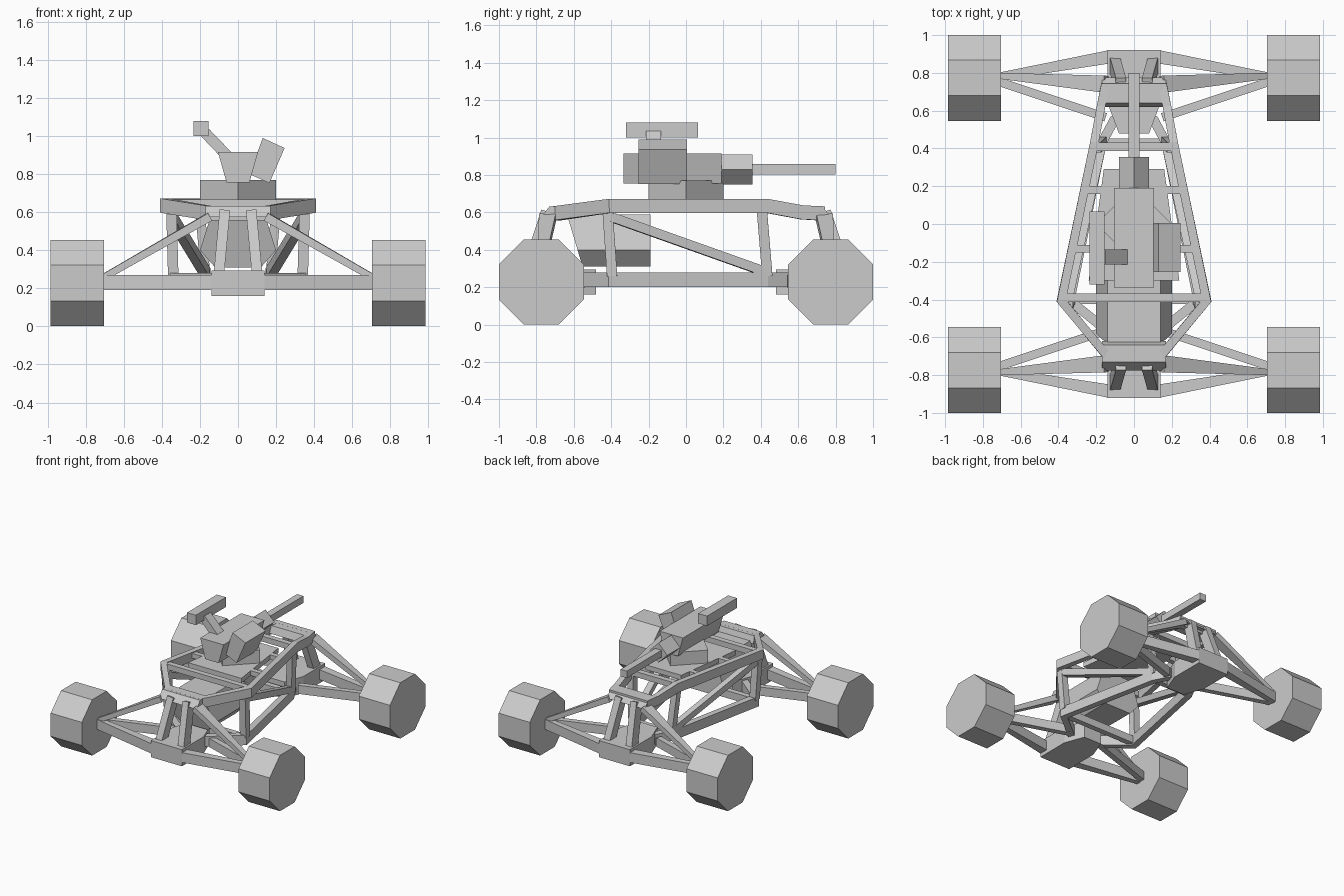
import bpy, bmesh, math
from mathutils import Vector

if "Cube" in bpy.data.objects:
    bpy.data.objects.remove(bpy.data.objects["Cube"])

grey = bpy.data.materials.new("plain grey")
grey.use_nodes = True
COLOUR = (0.6, 0.6, 0.6, 1)
grey.diffuse_color = COLOUR
grey.node_tree.nodes["Principled BSDF"].inputs["Base Color"].default_value = COLOUR


def loft(name, rings, closed=False):
    """Skin a list of matching rings of points into a solid."""
    bm = bmesh.new()
    vs = [[bm.verts.new(p) for p in ring] for ring in rings]
    n = len(vs[0])
    for i in range(len(vs) if closed else len(vs) - 1):
        a, b = vs[i], vs[(i + 1) % len(vs)]
        for j in range(n):
            k = (j + 1) % n
            bm.faces.new((a[j], a[k], b[k], b[j]))
    if not closed:
        bm.faces.new(vs[0])
        bm.faces.new(vs[-1])
    bmesh.ops.recalc_face_normals(bm, faces=bm.faces)
    mesh = bpy.data.meshes.new(name)
    bm.to_mesh(mesh)
    bm.free()
    mesh.materials.append(grey)
    ob = bpy.data.objects.new(name, mesh)
    bpy.context.collection.objects.link(ob)
    return ob


def prism(name, outline, axis, lo, hi):
    """Extrude a 2D outline along an axis."""
    place = {"x": lambda u, v, t: (t, u, v),
             "y": lambda u, v, t: (u, t, v),
             "z": lambda u, v, t: (u, v, t)}[axis]
    return loft(name, [[place(u, v, t) for u, v in outline] for t in (lo, hi)])


def sweep(name, path, sizes, closed=False, ref=(0, 0, 1)):
    """Run a rectangular section along a path with mitred corners."""
    pts = [Vector(p) for p in path]
    n = len(pts)
    if isinstance(sizes, tuple):
        sizes = [sizes] * n
    rings = []
    for i, p in enumerate(pts):
        before = pts[i - 1] if closed or i else None
        after = pts[(i + 1) % n] if closed or i < n - 1 else None
        d1 = (p - before).normalized() if before else (after - p).normalized()
        d2 = (after - p).normalized() if after else d1
        d = (d1 + d2).normalized()
        side = d.cross(Vector(ref)).normalized()
        up = side.cross(d)
        w, h = sizes[i]
        side *= w / 2 / max(d.dot(d1), 0.5)
        up *= h / 2
        rings.append([p + side + up, p - side + up, p - side - up, p + side - up])
    return loft(name, rings, closed)


def polygon(n, r, cu, cv, turn=0):
    return [(cu + r * math.cos(turn + math.tau * i / n),
             cv + r * math.sin(turn + math.tau * i / n)) for i in range(n)]


def symmetric(half):
    return half + [(-u, v) for u, v in reversed(half)]


def flip(points, sx=1, sy=1):
    return [(x * sx, y * sy, z) for x, y, z in points]


# Wheels, suspension and end structures, repeated front and back
for sy, end in ((-1, "front"), (1, "rear")):
    prism(end + "_hull", symmetric([(0.14, 0.92 * sy), (0.14, 0.64 * sy), (0.08, 0.48 * sy)]),
          "z", 0.16, 0.295)
    prism(end + "_top_bar", [(0.62 * sy, 0.575), (0.64 * sy, 0.632), (0.73 * sy, 0.632),
                             (0.775 * sy, 0.575)], "x", -0.17, 0.17)
    for sx, hand in ((1, "left"), (-1, "right")):
        tag = end + "_" + hand + "_"
        prism(tag + "wheel", polygon(8, 0.2455, 0.773 * sy, 0.228, math.pi / 8),
              "x", 0.705 * sx, 0.985 * sx)
        sweep(tag + "upper_arm", flip([(0.72, 0.785, 0.25), (0.15, 0.74, 0.575)], sx, sy),
              [(0.03, 0.035), (0.09, 0.045)])
        sweep(tag + "outer_lower_arm", flip([(0.72, 0.78, 0.23), (0.13, 0.885, 0.23)], sx, sy),
              [(0.04, 0.08), (0.07, 0.08)])
        sweep(tag + "inner_lower_arm", flip([(0.72, 0.755, 0.23), (0.15, 0.565, 0.23)], sx, sy),
              (0.045, 0.07))
        sweep(tag + "hull_strut", flip([(0.1, 0.84, 0.28), (0.07, 0.735, 0.6)], sx, sy),
              (0.055, 0.08), ref=(0, 1, 0))

# Upper ring of the frame
half = [(0.15, -0.69, 0.595), (0.385, -0.405, 0.635), (0.21, 0.43, 0.635),
        (0.175, 0.62, 0.6), (0.155, 0.72, 0.595)]
sweep("upper_frame", half + flip(half[::-1], -1), (0.045, 0.075), closed=True)

# Lower rails, posts and braces
for sx, hand in ((1, "left"), (-1, "right")):
    sweep(hand + "_lower_rail", flip([(0.1, -0.6, 0.24), (0.34, -0.405, 0.24),
                                      (0.17, 0.43, 0.24), (0.1, 0.56, 0.24)], sx), (0.05, 0.08))
    sweep(hand + "_front_post", flip([(0.34, -0.395, 0.26), (0.35, -0.42, 0.62)], sx),
          (0.055, 0.055), ref=(0, 1, 0))
    sweep(hand + "_rear_post", flip([(0.17, 0.435, 0.26), (0.2, 0.405, 0.62)], sx),
          (0.05, 0.055), ref=(0, 1, 0))
    sweep(hand + "_side_brace", flip([(0.35, -0.4, 0.575), (0.17, 0.43, 0.28)], sx), (0.05, 0.05))
    for y, inner, outer in ((0.18, 0.16, 0.255), (-0.13, 0.19, 0.32)):
        sweep(hand + "_rung", flip([(inner, y, 0.645), (outer, y, 0.645)], sx), (0.04, 0.04))

# Cross bars
for y, reach in ((-0.39, 0.37), (0.41, 0.21)):
    sweep("upper_cross_bar", [(-reach, y, 0.645), (reach, y, 0.645)], (0.045, 0.045))
for y, reach in ((-0.4, 0.33), (0.43, 0.16)):
    sweep("lower_cross_bar", [(-reach, y, 0.24), (reach, y, 0.24)], (0.045, 0.06))

# Engine block
loft("engine", [[(x, y + k * (z - 0.4) * 0.3, z) for x, z in
                 symmetric([(0.14, 0.59), (0.2, 0.4), (0.12, 0.31)])]
                for y, k in ((-0.58, -1), (-0.19, 0))])

# Turret platform and pedestal
prism("turret_platform", symmetric([(0.16, 0.29), (0.24, -0.3)]), "z", 0.625, 0.665)
prism("turret_pedestal", polygon(4, 0.2, 0, 0), "z", 0.66, 0.77)

# Gun
prism("gun_body", symmetric([(0.105, 0.915), (0.06, 0.755)]), "y", -0.335, 0.19)
prism("gun_shroud", polygon(4, 0.08, 0, 0.83), "y", 0.18, 0.355)
prism("gun_barrel", polygon(4, 0.04, 0, 0.83, math.pi / 4), "y", 0.35, 0.8)

# Tilted ammunition box
prism("ammo_box", [(0.06, 0.8), (0.13, 0.99), (0.245, 0.937), (0.165, 0.753)],
      "y", -0.255, 0.005)

# Sight on its bracket
prism("sight_bracket", [(-0.02, 0.9), (-0.1, 0.9), (-0.205, 1.01), (-0.15, 1.035)],
      "y", -0.215, -0.135)
prism("sight", [(-0.235, 1.0), (-0.155, 1.0), (-0.155, 1.08), (-0.235, 1.08)],
      "y", -0.32, 0.065)
